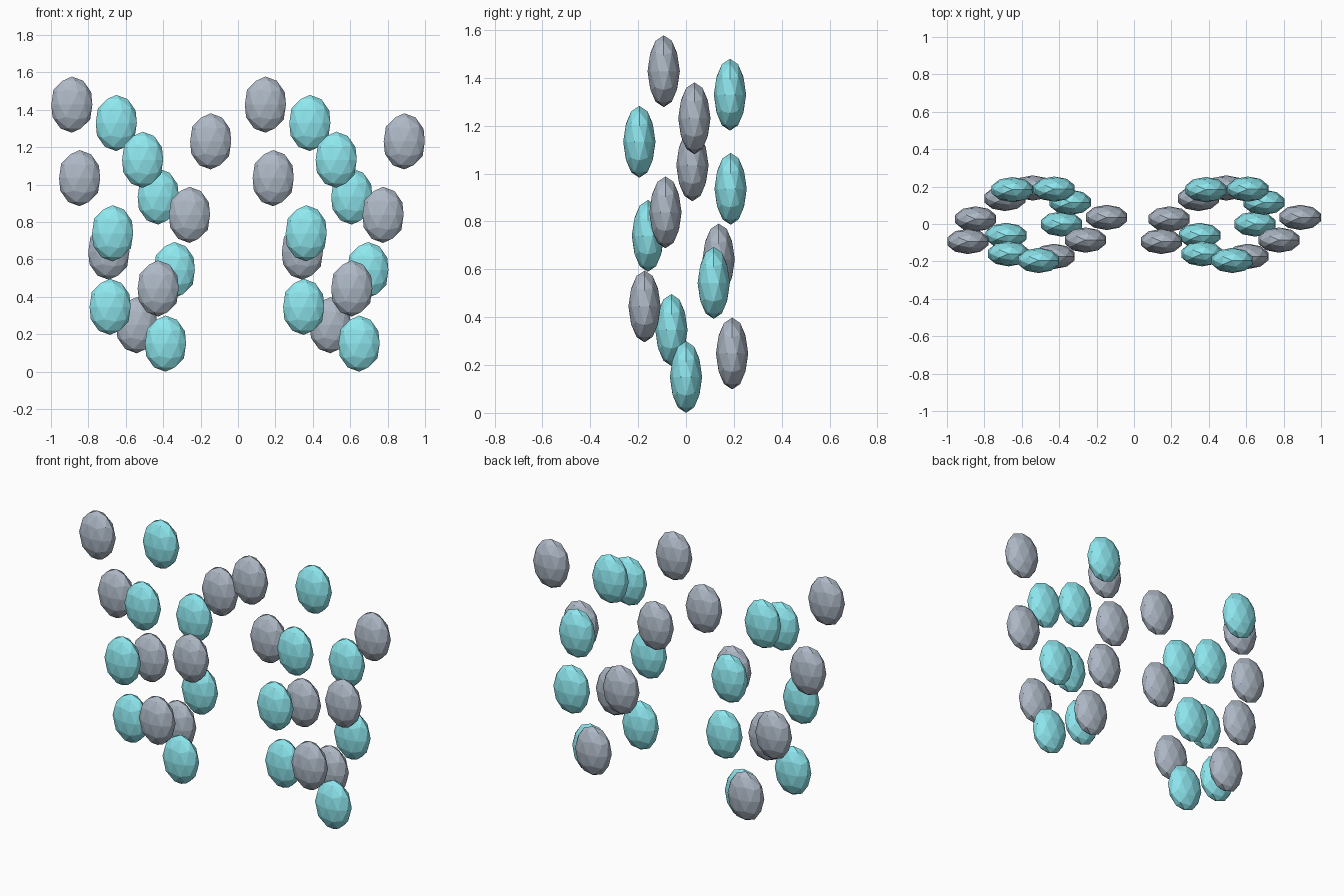
import bpy
import math

if "Cube" in bpy.data.objects:
    bpy.data.objects.remove(bpy.data.objects["Cube"])


def material(name, color):
    m = bpy.data.materials.new(name)
    m.diffuse_color = (*color, 1)
    m.use_nodes = True
    m.node_tree.nodes["Principled BSDF"].inputs["Base Color"].default_value = m.diffuse_color
    return m


MATS = [material("teal", (0.27, 0.80, 0.86)), material("slate", (0.42, 0.48, 0.56))]

COUNT = 14      # gems per spiral
TURN = 1.73     # angle between neighbouring gems (radians)
STEP = 0.0983   # height between neighbouring gems


def gem(name, location, mat):
    # Faceted, flattened gem, taller than wide
    bpy.ops.mesh.primitive_ico_sphere_add(subdivisions=2, radius=1)
    ob = bpy.context.object
    ob.name = name
    ob.data.name = name
    for v in ob.data.vertices:
        v.co.x *= 0.1155
        v.co.y *= 0.0675
        v.co.z *= 0.15
    ob.location = location
    ob.data.materials.append(mat)


# Two identical spirals that widen sideways as they rise
for side, cx in (("left", -0.5175), ("right", 0.5175)):
    for i in range(COUNT):
        a = i * TURN
        spread = 0.13 + 0.0225 * i
        pos = (cx + spread * math.cos(a), 0.195 * math.sin(a), 0.15 + STEP * i)
        gem(f"{side}_gem_{i + 1}", pos, MATS[i % 2])
